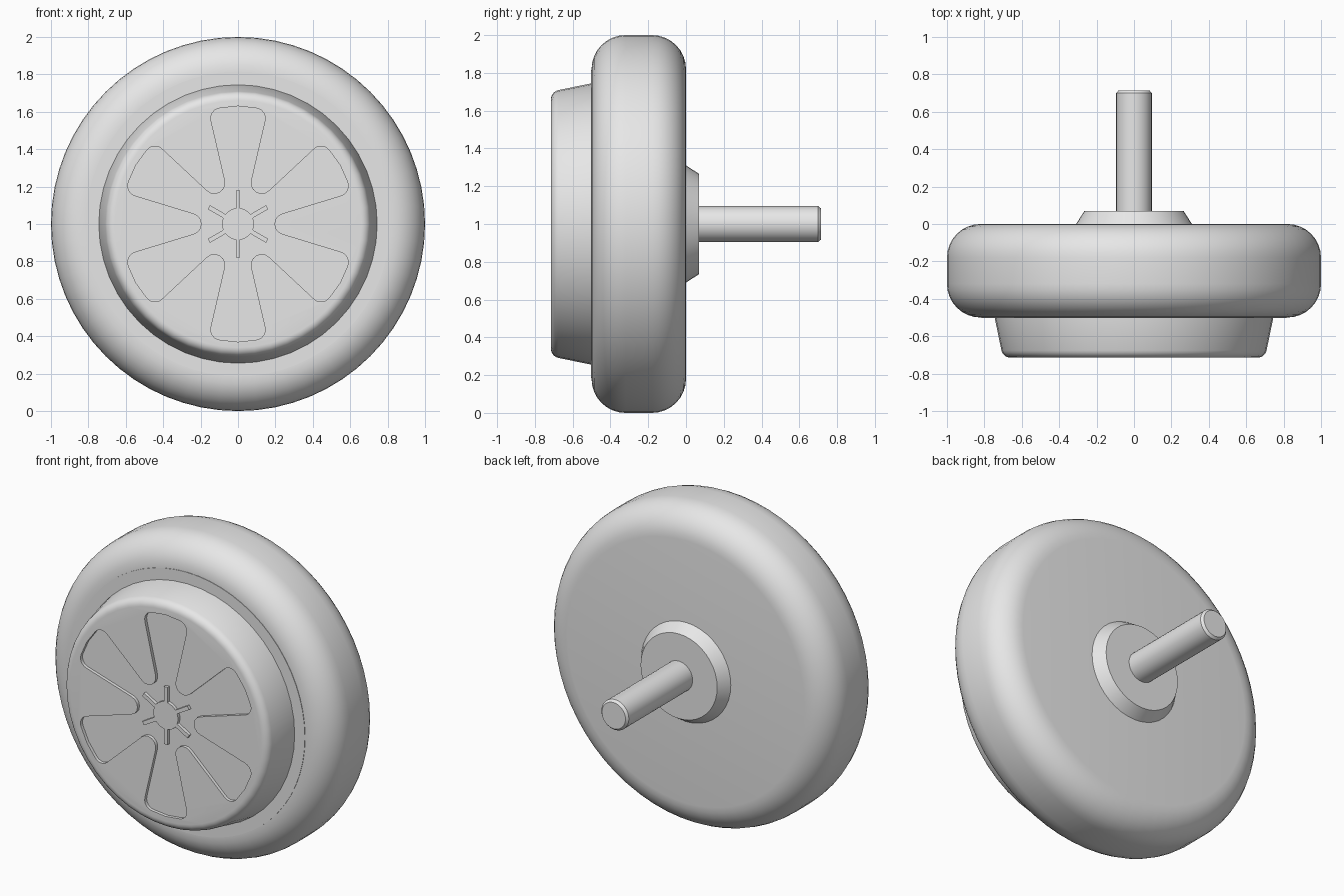
import bpy, bmesh, math
from mathutils import Vector, Matrix

cube = bpy.data.objects.get("Cube")
if cube:
    bpy.data.objects.remove(cube, do_unlink=True)

grey = bpy.data.materials.new("plain grey")
grey.use_nodes = True
grey.diffuse_color = (0.8, 0.8, 0.8, 1)
grey.node_tree.nodes["Principled BSDF"].inputs["Base Color"].default_value = grey.diffuse_color

AXLE = 1.0      # height of the wheel centre
FACE = -0.715   # front face of the hub
DEPTH = 0.02    # depth of the flower recess


def add_object(name, bm):
    bmesh.ops.recalc_face_normals(bm, faces=bm.faces)
    mesh = bpy.data.meshes.new(name)
    bm.to_mesh(mesh)
    bm.free()
    mesh.materials.append(grey)
    obj = bpy.data.objects.new(name, mesh)
    obj.location.z = AXLE
    bpy.context.collection.objects.link(obj)
    return obj


def smooth(obj):
    bpy.ops.object.select_all(action='DESELECT')
    obj.select_set(True)
    bpy.context.view_layer.objects.active = obj
    bpy.ops.object.shade_smooth_by_angle(angle=math.radians(32))


def lathe(name, profile, sides):
    """Turn (radius, y) points about the y axis and cap both ends."""
    bm = bmesh.new()
    turns = [2 * math.pi * i / sides for i in range(sides)]
    rings = [[bm.verts.new((r * math.cos(a), y, r * math.sin(a))) for a in turns]
             for r, y in profile]
    for low, high in zip(rings, rings[1:]):
        for i in range(sides):
            j = (i + 1) % sides
            bm.faces.new((low[i], low[j], high[j], high[i]))
    bm.faces.new(rings[0])
    bm.faces.new(rings[-1])
    return add_object(name, bm)


def arc(r, y, radius, start, end, steps=8):
    angles = [math.radians(start + (end - start) * i / steps) for i in range(steps + 1)]
    return [(r + radius * math.cos(a), y + radius * math.sin(a)) for a in angles]


def prism(name, outline, front, back):
    """Extrude an (x, z) outline along y."""
    bm = bmesh.new()
    face = bm.faces.new([bm.verts.new((p.x, front, p.y)) for p in outline])
    moved = bmesh.ops.extrude_face_region(bm, geom=[face])["geom"]
    verts = [v for v in moved if isinstance(v, bmesh.types.BMVert)]
    bmesh.ops.translate(bm, verts=verts, vec=(0, back - front, 0))
    return add_object(name, bm)


def rounded(corners, steps=6):
    """Fillet each (point, radius) corner of a closed outline."""
    out = []
    for i, (p, radius) in enumerate(corners):
        if not radius:
            out.append(p)
            continue
        a = (corners[i - 1][0] - p).normalized()
        b = (corners[(i + 1) % len(corners)][0] - p).normalized()
        half = a.angle(b) / 2
        centre = p + (a + b).normalized() * radius / math.sin(half)
        first = p + a * radius / math.tan(half) - centre
        last = p + b * radius / math.tan(half) - centre
        sweep = first.angle_signed(last)
        for k in range(steps + 1):
            out.append(centre + Matrix.Rotation(-sweep * k / steps, 2) @ first)
    return out


def six_fold(corners):
    return [(Matrix.Rotation(-k * math.pi / 3, 2) @ Vector(p), radius)
            for k in range(6) for p, radius in corners]


# Tyre with rounded shoulders
smooth(lathe("tyre", arc(0.82, -0.32, 0.18, -90, 0) + arc(0.82, -0.18, 0.18, 0, 90), 64))

# Thin disc on the front of the tyre
smooth(lathe("rim_disc", [(0.815, -0.503), (0.815, -0.4)], 64))

# Tapered hub with a rounded front edge
hub = lathe("hub", [(0.745, -0.45), (0.745, -0.5)]
            + arc(0.66, FACE + 0.05, 0.05, -12, -90, 6), 48)

# Flower recess: six petals parted by blunt wedges
wedge = (0.054 * math.sin(math.pi / 6), 0.054 * math.cos(math.pi / 6))
petal = [((-0.158, 0.613), 0.055), ((0, 0.63), 0),
         ((0.158, 0.613), 0.055), (wedge, 0.058)]
cutter = prism("flower_cutter", rounded(six_fold(petal)), FACE - 0.1, FACE + DEPTH)
cutter.hide_render = True
cut = hub.modifiers.new("flower recess", 'BOOLEAN')
cut.operation = 'DIFFERENCE'
cut.solver = 'EXACT'
cut.object = cutter
bpy.context.view_layer.objects.active = hub
hub.select_set(True)
bpy.ops.object.modifier_apply(modifier=cut.name)
bpy.data.objects.remove(cutter, do_unlink=True)
smooth(hub)

# Raised centre boss with six narrow arms
arm = [((-0.012, 0.084), 0), ((-0.012, 0.18), 0), ((0.012, 0.18), 0), ((0.012, 0.084), 0)]
for step in (12, 21, 30, 39, 48):
    a = math.radians(step)
    arm.append(((0.085 * math.sin(a), 0.085 * math.cos(a)), 0))
prism("centre_boss", rounded(six_fold(arm)), FACE, FACE + DEPTH + 0.01)

# Rear flange and axle
smooth(lathe("rear_flange", [(0.31, -0.01), (0.31, 0), (0.265, 0.07)], 40))
smooth(lathe("axle", [(0.095, 0.05), (0.095, 0.7), (0.082, 0.715)], 32))
